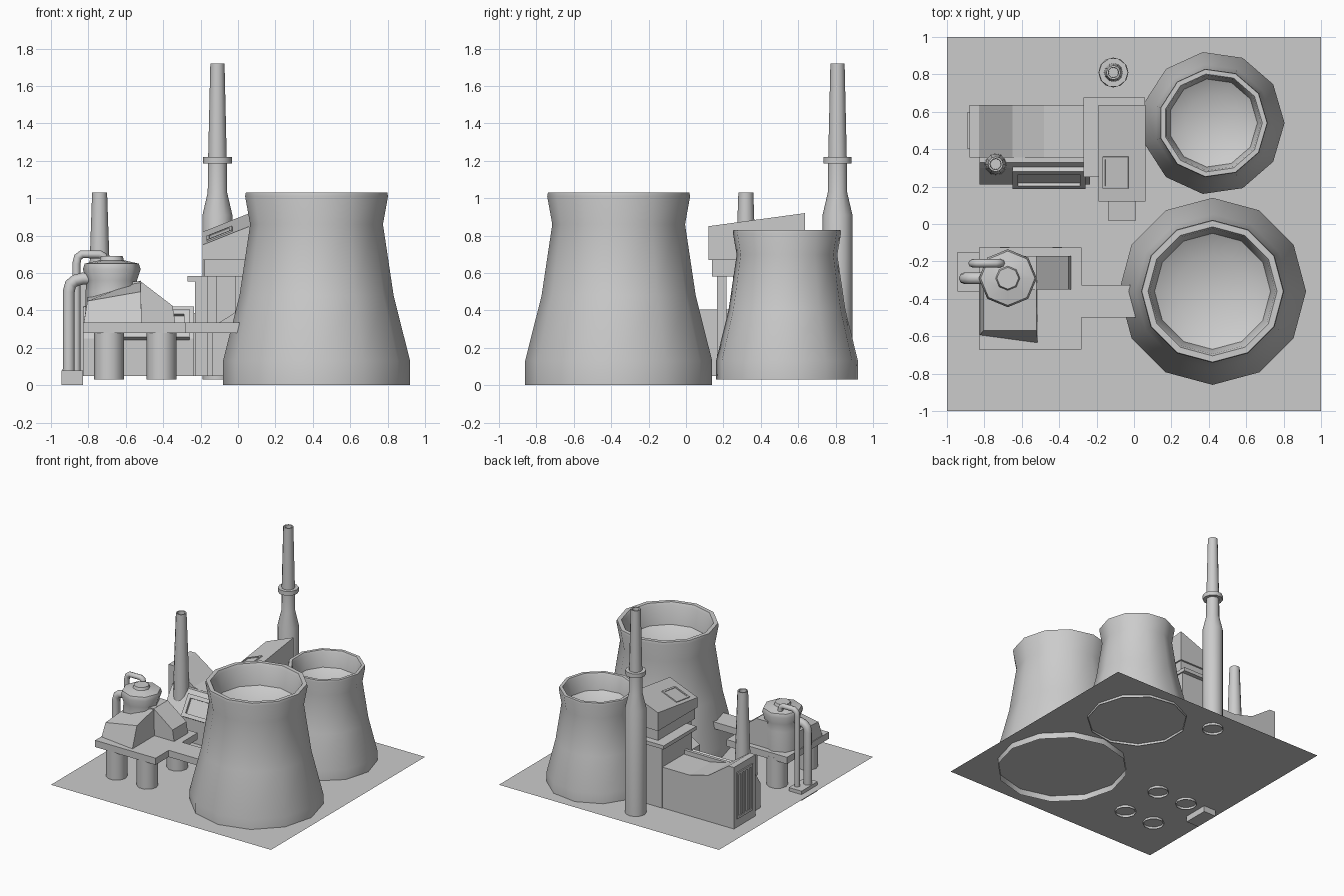
import bpy, bmesh, math
from mathutils import Vector

if "Cube" in bpy.data.objects:
    bpy.data.objects.remove(bpy.data.objects["Cube"])

G = 0.05  # ground level


def mesh(name, verts, faces, smooth=None):
    me = bpy.data.meshes.new(name)
    me.from_pydata([tuple(v) for v in verts], [], faces)
    ob = bpy.data.objects.new(name, me)
    bpy.context.collection.objects.link(ob)
    bm = bmesh.new()
    bm.from_mesh(me)
    bmesh.ops.recalc_face_normals(bm, faces=bm.faces)
    bm.to_mesh(me)
    bm.free()
    if smooth:
        bpy.ops.object.select_all(action='DESELECT')
        ob.select_set(True)
        bpy.context.view_layer.objects.active = ob
        bpy.ops.object.shade_smooth_by_angle(angle=math.radians(smooth))
    return ob


def lathe(name, x, y, profile, n, smooth=48, cap=True):
    """Revolve (radius, z) pairs; the bottom stays open, the last ring is capped."""
    verts = [(x + r * math.cos(2 * math.pi * i / n), y + r * math.sin(2 * math.pi * i / n), z)
             for r, z in profile for i in range(n)]
    faces = [(k * n + i, k * n + (i + 1) % n, (k + 1) * n + (i + 1) % n, (k + 1) * n + i)
             for k in range(len(profile) - 1) for i in range(n)]
    if cap:
        faces.append(tuple((len(profile) - 1) * n + i for i in range(n)))
    return mesh(name, verts, faces, smooth)


def prism(name, pts, axis, a, b):
    """Extrude a 2D outline along x (pts are y,z), y (pts are x,z) or z (pts are x,y)."""
    put = {'x': lambda p, t: (t, p[0], p[1]),
           'y': lambda p, t: (p[0], t, p[1]),
           'z': lambda p, t: (p[0], p[1], t)}[axis]
    n = len(pts)
    verts = [put(p, a) for p in pts] + [put(p, b) for p in pts]
    faces = [(i, (i + 1) % n, n + (i + 1) % n, n + i) for i in range(n)]
    faces += [tuple(range(n)), tuple(range(2 * n - 1, n - 1, -1))]
    return mesh(name, verts, faces)


def box(name, x0, x1, y0, y1, z0, z1):
    return prism(name, [(x0, y0), (x1, y0), (x1, y1), (x0, y1)], 'z', z0, z1)


def block(name, bottom, top):
    """Six-sided solid from four bottom and four top corners."""
    faces = [(i, (i + 1) % 4, 4 + (i + 1) % 4, 4 + i) for i in range(4)]
    return mesh(name, bottom + top, faces + [(3, 2, 1, 0), (4, 5, 6, 7)])


def frame(name, corners, width, height):
    """Raised window frame on a tilted quad, with a recessed pane."""
    p = [Vector(c) for c in corners]
    u, v = (p[1] - p[0]).normalized(), (p[3] - p[0]).normalized()
    n = u.cross(v).normalized()
    s = [(1, 1), (-1, 1), (-1, -1), (1, -1)]
    inner = [c + u * a * width + v * b * width for c, (a, b) in zip(p, s)]
    verts = ([c - n * 0.01 for c in p] + [c + n * height for c in p]
             + [c + n * height for c in inner] + [c + n * 0.003 for c in inner])
    faces = [(k + i, k + (i + 1) % 4, k + 4 + (i + 1) % 4, k + 4 + i) for k in (0, 4, 8) for i in range(4)]
    return mesh(name, verts, faces + [(12, 13, 14, 15), (3, 2, 1, 0)])


def pipe(name, pts, r):
    cu = bpy.data.curves.new(name, 'CURVE')
    cu.dimensions = '3D'
    cu.bevel_depth = r
    cu.bevel_resolution = 2
    sp = cu.splines.new('POLY')
    sp.points.add(len(pts) - 1)
    for q, c in zip(sp.points, pts):
        q.co = (*c, 1)
    ob = bpy.data.objects.new(name, cu)
    bpy.context.collection.objects.link(ob)
    bpy.ops.object.select_all(action='DESELECT')
    ob.select_set(True)
    bpy.context.view_layer.objects.active = ob
    bpy.ops.object.convert(target='MESH')
    bpy.ops.object.shade_smooth_by_angle(angle=math.radians(50))


# Ground sheet
mesh("ground_sheet", [(-1, -1, G), (1, -1, G), (1, 1, G), (-1, 1, G)], [(0, 1, 2, 3)])

# Cooling towers: the same profile at two sizes
tower = [(.5, 0), (.5, .13), (.412, .48), (.355, .86), (.382, 1.01), (.378, 1.03),
         (.345, 1.03), (.335, 1.01), (.31, .86), (.2, .80)]
lathe("large_cooling_tower", .42, -.36, tower, 12)
lathe("small_cooling_tower", .422, .54, [(r * .766, .03 + z * .777) for r, z in tower], 11)

# Chimneys
lathe("tall_chimney", -.11, .81, [(.08, .03), (.08, .91), (.052, 1.03), (.05, 1.2), (.038, 1.72),
                                  (.028, 1.72), (.026, 1.66)], 12)
lathe("chimney_collar", -.11, .81, [(.045, 1.185), (.078, 1.185), (.078, 1.22), (.045, 1.22)], 10, cap=False)
lathe("short_chimney", -.74, .32, [(.062, .25), (.055, .6), (.04, 1.03), (.03, 1.03), (.028, .98)], 12)

# Factory hall with stepped sloping roof
prism("hall", [(-.88, G), (-.88, .555), (-.83, .555), (-.65, .43), (-.48, .385), (-.23, .385), (-.23, G)],
      'y', .355, .635)
prism("hall_front", [(.21, G), (.21, .25), (.30, .385), (.33, .42), (.356, .42), (.356, G)], 'x', -.825, -.235)
frame("hall_window", [(-.65, .205, .245), (-.26, .205, .245), (-.26, .30, .395), (-.65, .30, .395)], .03, .022)

# Louvred vent on the hall's end wall
frame("vent_frame", [(-.88, .60, .12), (-.88, .40, .12), (-.88, .40, .5), (-.88, .60, .5)], .02, .01)
for i in range(3):
    y = .455 + i * .045
    box(f"vent_slat_{i + 1}", -.889, -.87, y - .008, y + .008, .13, .49)

# Control building: body, slab, columns, recessed band and tilted house
box("control_body", -.23, .05, .25, .64, G, .56)
box("control_slab", -.27, .06, .25, .675, .555, .585)
for i, x in enumerate((-.14, .01)):
    box(f"front_column_{i + 1}", x - .026, x + .026, .165, .217, G, .59)
box("recessed_band", -.18, .05, .14, .62, .58, .675)
X0, X1, Y0, Y1 = -.19, .062, .12, .635


def roof(x, y):
    return .75 + .1 * (x - X0) / (X1 - X0) + .07 * (y - Y0) / (Y1 - Y0)


rect = [(X0, Y0), (X1, Y0), (X1, Y1), (X0, Y1)]
block("control_house", [(x, y, .67) for x, y in rect], [(x, y, roof(x, y)) for x, y in rect])
frame("roof_skylight", [(x, y, roof(x, y)) for x, y in ((-.165, .19), (-.03, .19), (-.03, .36), (-.165, .36))],
      .015, .008)
prism("entrance_annex", [(-.14, G), (.01, G), (.01, .405), (-.14, .31)], 'y', .02, .26)

# Raised platform with walkway to the large tower, on four legs
prism("platform", [(-.83, -.67), (-.28, -.67), (-.28, -.5), (.02, -.5), (.02, -.325), (-.28, -.325),
                   (-.28, -.125), (-.83, -.125)], 'z', .28, .335)
for i, x in enumerate((-.69, -.41)):
    for j, y in enumerate((-.59, -.2)):
        lathe(f"platform_leg_{i * 2 + j + 1}", x, y, [(.08, .03), (.08, .3)], 10)

# Sloped housings around the tank
block("front_housing", [(-.825, -.595, .33), (-.515, -.637, .33), (-.515, -.3, .33), (-.825, -.3, .33)],
      [(-.805, -.57, .45), (-.52, -.57, .5), (-.52, -.3, .56), (-.805, -.3, .47)])
prism("side_housing", [(-.62, .33), (-.335, .33), (-.35, .425), (-.52, .555), (-.62, .555)], 'y', -.35, -.17)

# Tank
lathe("tank", -.675, -.29, [(.14, .33), (.14, .5), (.135, .56), (.155, .62), (.145, .65), (.065, .668),
                            (.058, .69), (.045, .69)], 8)

# Pipes and their footing
box("pipe_footing", -.945, -.83, -.36, -.15, 0, .078)
pipe("thick_pipe", [(-.905, -.29, G), (-.905, -.29, .5), (-.895, -.29, .54), (-.87, -.29, .56),
                    (-.83, -.29, .57), (-.75, -.29, .57)], .032)
pipe("thin_pipe", [(-.864, -.21, G), (-.864, -.21, .65), (-.856, -.21, .685), (-.835, -.21, .70),
                   (-.74, -.21, .70), (-.72, -.21, .69), (-.712, -.21, .66), (-.712, -.21, .58)], .022)
